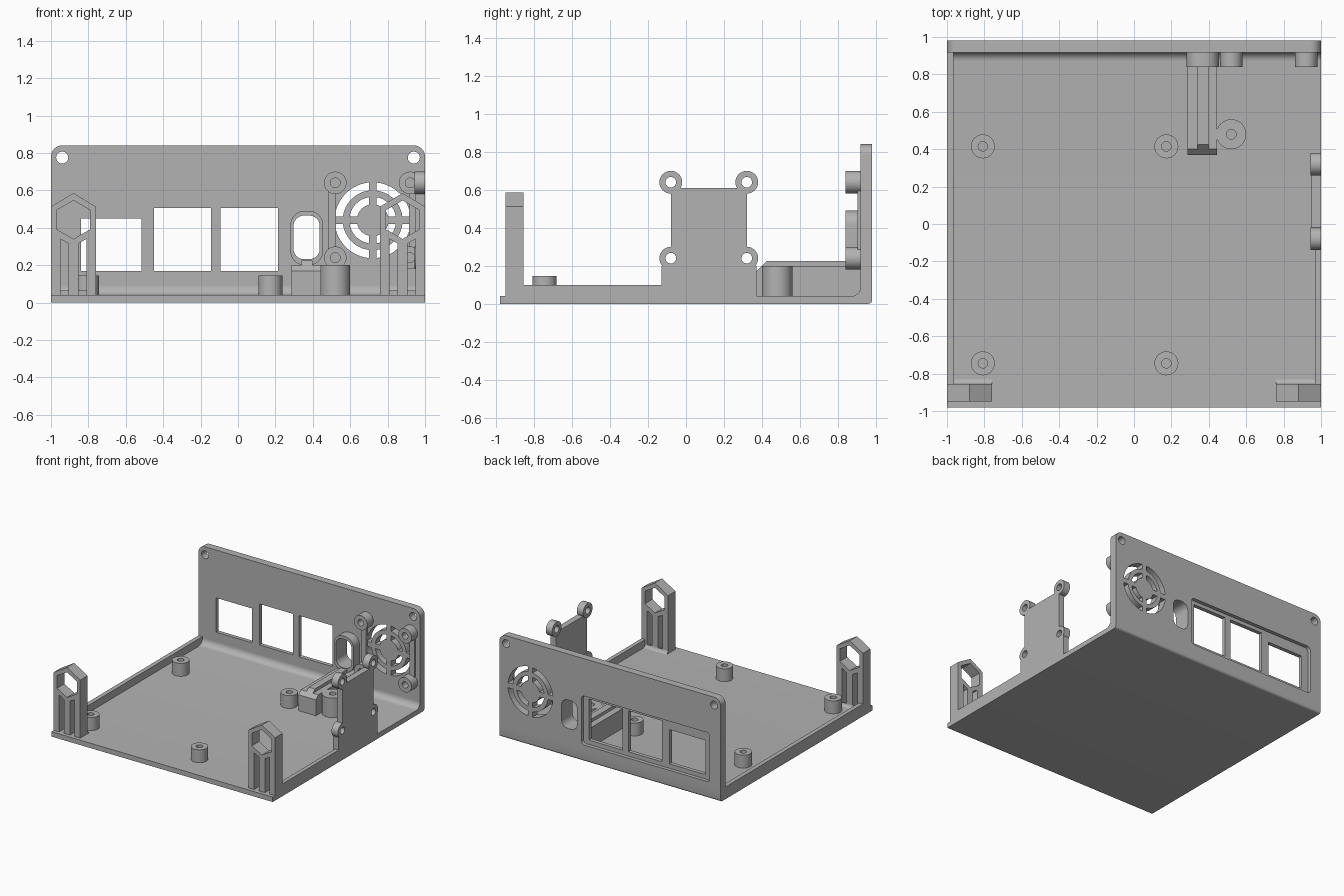
import bpy, bmesh, math
from mathutils import Matrix

if "Cube" in bpy.data.objects:
    bpy.data.objects.remove(bpy.data.objects["Cube"])

grey = bpy.data.materials.new("grey plastic")
grey.diffuse_color = (0.45, 0.45, 0.45, 1)
grey.use_nodes = True
grey.node_tree.nodes["Principled BSDF"].inputs["Base Color"].default_value = grey.diffuse_color


def arc(cx, cy, r, a0, a1, n=10):
    return [(cx + r * math.cos(math.radians(a0 + (a1 - a0) * i / n)),
             cy + r * math.sin(math.radians(a0 + (a1 - a0) * i / n))) for i in range(n + 1)]


def circle(cx, cy, r, n=32):
    return arc(cx, cy, r, 0, 360, n)[:-1]


def rect(x0, y0, x1, y1):
    return [(x0, y0), (x1, y0), (x1, y1), (x0, y1)]


def round_rect(x0, y0, x1, y1, r):
    return (arc(x1 - r, y1 - r, r, 0, 90) + arc(x0 + r, y1 - r, r, 90, 180)
            + arc(x0 + r, y0 + r, r, 180, 270) + arc(x1 - r, y0 + r, r, 270, 360))


# Local (u, v, depth) mapped to the world for each drawing plane
PLANES = {
    "xy": Matrix(((1, 0, 0, 0), (0, 1, 0, 0), (0, 0, 1, 0), (0, 0, 0, 1))),
    "xz": Matrix(((1, 0, 0, 0), (0, 0, 1, 0), (0, 1, 0, 0), (0, 0, 0, 1))),
    "yz": Matrix(((0, 0, 1, 0), (1, 0, 0, 0), (0, 1, 0, 0), (0, 0, 0, 1))),
}


def extrude(name, plane, lo, hi, *outlines):
    """Solid from an outer outline plus hole outlines, from lo to hi across the plane."""
    cu = bpy.data.curves.new(name, 'CURVE')
    cu.dimensions, cu.fill_mode, cu.extrude = '2D', 'BOTH', (hi - lo) / 2
    for pts in outlines:
        sp = cu.splines.new('POLY')
        sp.points.add(len(pts) - 1)
        for p, (u, v) in zip(sp.points, pts):
            p.co = (u, v, 0, 1)
        sp.use_cyclic_u = True
    tmp = bpy.data.objects.new("outline", cu)
    bpy.context.collection.objects.link(tmp)
    dg = bpy.context.evaluated_depsgraph_get()
    me = bpy.data.meshes.new_from_object(tmp.evaluated_get(dg))
    bpy.data.objects.remove(tmp)
    bm = bmesh.new()
    bm.from_mesh(me)
    bm.transform(PLANES[plane] @ Matrix.Translation((0, 0, (lo + hi) / 2)))
    bmesh.ops.remove_doubles(bm, verts=bm.verts, dist=1e-5)
    bmesh.ops.recalc_face_normals(bm, faces=bm.faces)
    bm.to_mesh(me)
    bm.free()
    me.name = name
    me.materials.clear()
    me.materials.append(grey)
    ob = bpy.data.objects.new(name, me)
    bpy.context.collection.objects.link(ob)
    return ob


def boss(name, plane, lo, hi, u, v, r, hole):
    return extrude(name, plane, lo, hi, circle(u, v, r), circle(u, v, hole))


# Floor with inner fillet and rounded outer edge at the back
extrude("floor", "yz", -1, 1,
        [(-.98, 0)] + arc(.96, .02, .02, -90, 0, 5) + [(.98, .09)]
        + arc(.87, .09, .05, 0, -90, 8) + [(-.98, .04)])

# Back wall: screw holes, port windows, cable slot and fan grille slots
FX, FZ = .72, .44
grille = []
for r0, r1 in ((.085, .125), (.16, .203)):
    for q in range(4):
        g0, g1 = (math.degrees(math.asin(.02 / r)) for r in (r0, r1))
        a = 90 * q
        grille.append(arc(FX, FZ, r1, a + g1, a + 90 - g1, 12)
                      + arc(FX, FZ, r0, a + 90 - g0, a + g0, 12))
cable_slot = round_rect(.297, .232, .437, .465, .055)
wall = extrude("back_wall", "xz", .918, .98,
               [(-1, .09), (1, .09)] + arc(.94, .78, .06, 0, 90) + arc(-.94, .78, .06, 90, 180),
               circle(-.94, .775, .032), circle(.94, .775, .032),
               rect(-.84, .17, -.515, .45), rect(-.45, .17, -.145, .505),
               rect(-.093, .17, .213, .505), cable_slot, *grille)

# Shallow recess around the windows on the outside
cutter = extrude("recess_cutter", "xz", .95, 1.05, round_rect(-.9, .135, .26, .535, .03))
cutter.hide_render = True
mod = wall.modifiers.new("recess", 'BOOLEAN')
mod.operation, mod.object, mod.solver = 'DIFFERENCE', cutter, 'EXACT'
dg = bpy.context.evaluated_depsgraph_get()
cut_mesh = bpy.data.meshes.new_from_object(wall.evaluated_get(dg))
wall.modifiers.clear()
wall.data = cut_mesh
bpy.data.objects.remove(cutter)

# Cable slot collar and the strain relief bar in front of it
extrude("slot_collar", "xz", .84, .918, round_rect(.28, .2, .455, .49, .075), cable_slot)
extrude("cable_bar", "yz", .287, .445, [(.37, .04), (.918, .04), (.918, .2), (.4, .2), (.37, .17)])
extrude("cable_bar_rib", "yz", .34, .397, [(.4, .2), (.84, .2), (.84, .225), (.425, .225)])
boss("cable_boss", "xy", .04, .2, .52, .48, .08, .026)

# Board standoffs
for x in (-.808, .173):
    for y in (.415, -.745):
        boss("board_standoff", "xy", .04, .145, x, y, .064, .025)

# Fan mounts: bosses joined by thin strips
for x in (.52, .92):
    for z in (.24, .64):
        boss("fan_boss", "xz", .84, .918, x, z, .06, .026)
    s = 1 if x > FX else -1
    edge = sorted((x - s * .005, x + s * .04))
    extrude("fan_strip", "xz", .903, .918, rect(edge[0], .285, edge[1], .595))

# Low side lips
extrude("left_lip", "yz", -1, -.965, rect(-.86, .04, .918, .1))
extrude("right_lip", "yz", .967, 1, rect(-.86, .04, -.125, .1))

# Side fan plate, its corners hollowed around four bosses
CY = .12
half = ([(.25, .04), (.25, .2)] + arc(.2, .24, .045, -60, -270, 16)
        + arc(.2, .64, .045, -90, -138, 6))
outline = [(CY + u, v) for u, v in half] + [(CY - u, v) for u, v in reversed(half)]
extrude("side_plate", "yz", .95, 1, outline)
for y in (-.08, .32):
    for z in (.24, .64):
        boss("side_boss", "yz", .943, 1, y, z, .06, .028)

# Front posts: pointed top, hexagonal opening and two vertical slots
for s in (-1, 1):
    c = .88 * s
    legs = [(-.12, .04), (-.07, .04), (-.07, .34), (-.027, .316), (-.027, .04), (.027, .04),
            (.027, .316), (.07, .34), (.07, .04), (.12, .04)]
    extrude("front_post", "xz", -.95, -.855,
            [(c + u, v) for u, v in legs + [(.12, .513), (0, .585), (-.12, .513)]],
            [(c + u, v) for u, v in arc(0, .443, .103, 90, 390, 5)])
    # Small fillet behind the foot
    extrude("post_fillet", "yz", c - .12, c + .12,
            [(-.855, .04)] + arc(-.83, .065, .025, -90, -180, 5))

for ob in bpy.context.scene.objects:
    ob.select_set(True)
    bpy.context.view_layer.objects.active = ob
bpy.ops.object.shade_smooth_by_angle(angle=math.radians(30))
